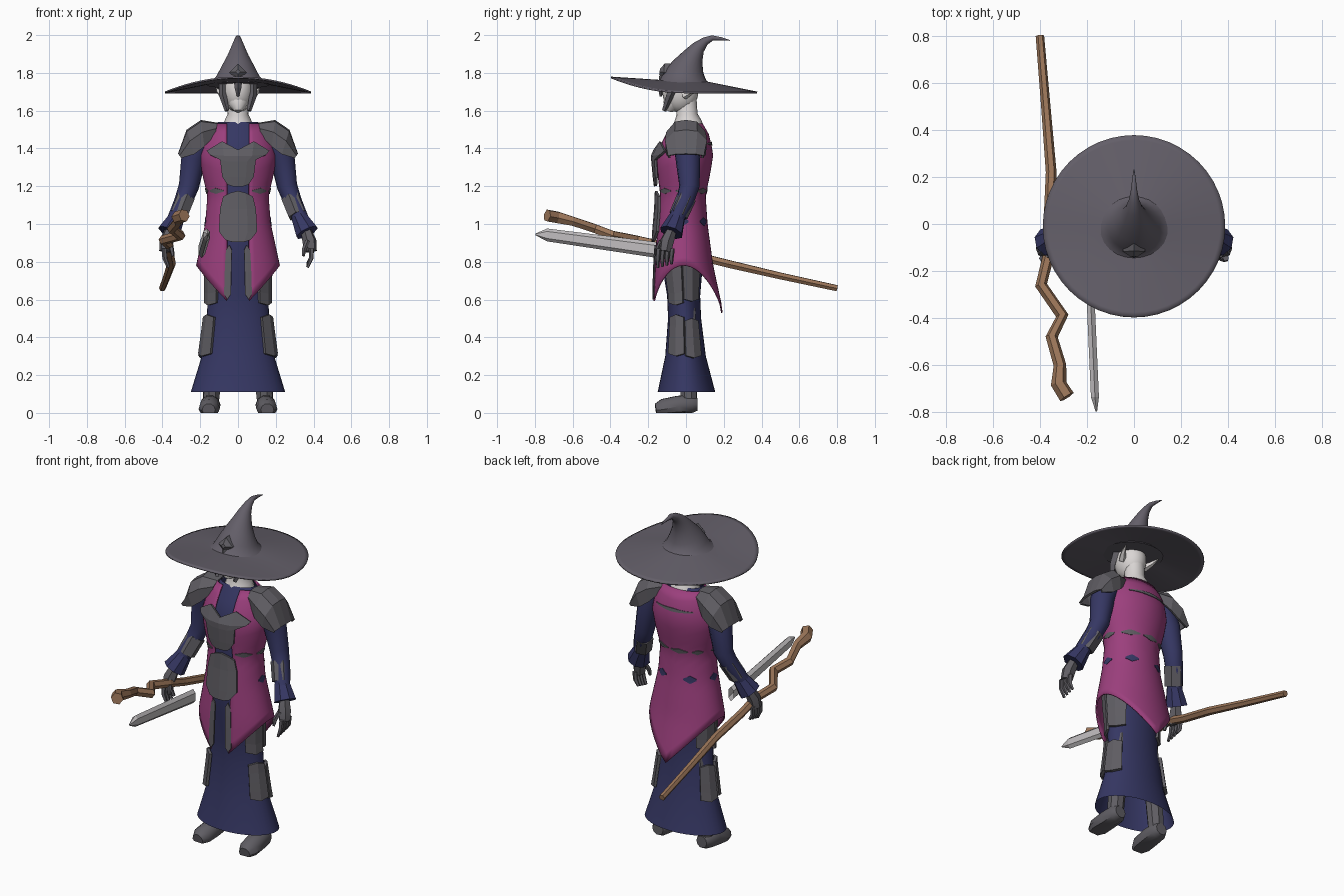
import bpy, bmesh, math
from math import sin, cos, pi, radians
from mathutils import Vector

if "Cube" in bpy.data.objects:
    bpy.data.objects.remove(bpy.data.objects["Cube"], do_unlink=True)


def material(name, r, g, b):
    m = bpy.data.materials.new(name)
    m.use_nodes = True
    m.diffuse_color = (r, g, b, 1)
    m.node_tree.nodes["Principled BSDF"].inputs["Base Color"].default_value = (r, g, b, 1)
    return m


HAT = material("hat grey", .125, .113, .14)
ARMOUR = material("armour grey", .115, .11, .125)
NAVY = material("navy cloth", .036, .038, .125)
COAT = material("magenta cloth", .33, .05, .205)
WOOD = material("wood", .33, .18, .10)
STEEL = material("steel", .55, .53, .54)
SKIN = material("pale skin", .70, .67, .66)


def build(name, verts, faces, mat, smooth=True, thick=0):
    me = bpy.data.meshes.new(name)
    bm = bmesh.new()
    vs = [bm.verts.new(v) for v in verts]
    for f in faces:
        bm.faces.new([vs[i] for i in f])
    bmesh.ops.recalc_face_normals(bm, faces=bm.faces)
    bm.to_mesh(me)
    bm.free()
    me.materials.append(mat)
    ob = bpy.data.objects.new(name, me)
    bpy.context.collection.objects.link(ob)
    if thick:
        mod = ob.modifiers.new("thickness", "SOLIDIFY")
        mod.thickness, mod.offset = thick, 0
    if smooth:
        bpy.ops.object.select_all(action="DESELECT")
        ob.select_set(True)
        bpy.context.view_layer.objects.active = ob
        bpy.ops.object.shade_smooth_by_angle(angle=radians(40))
    return ob


def sheet(name, rows, mat, closed=False, **kw):
    """Skin a list of equally long point rows."""
    n = len(rows[0])
    faces = [(i * n + j, i * n + (j + 1) % n, (i + 1) * n + (j + 1) % n, (i + 1) * n + j)
             for i in range(len(rows) - 1) for j in range(n if closed else n - 1)]
    return build(name, [p for r in rows for p in r], faces, mat, **kw)


def tube(name, pts, mat, sides=8, mirror=1, floor=None, smooth=True):
    """Capped tube through (x, y, z, radius) points."""
    cs = [Vector((p[0] * mirror, p[1], p[2])) for p in pts]
    verts, prev, n = [], Vector((0, 0, 1)), len(pts)
    q = prev.rotation_difference(prev)
    for i, c in enumerate(cs):
        t = (cs[min(i + 1, n - 1)] - cs[max(i - 1, 0)]).normalized()
        q = prev.rotation_difference(t) @ q
        prev = t
        for k in range(sides):
            a = 2 * pi * k / sides
            v = c + q @ Vector((cos(a), sin(a), 0)) * pts[i][3]
            if floor is not None:
                v.z = max(floor, v.z)
            verts.append(v)
    faces = [(i * sides + k, i * sides + (k + 1) % sides,
              (i + 1) * sides + (k + 1) % sides, (i + 1) * sides + k)
             for i in range(n - 1) for k in range(sides)]
    faces += [range(sides), range((n - 1) * sides, n * sides)]
    return build(name, verts, faces, mat, smooth)


# Profiles: height, half width, front y, back y
COAT_P = [(.55, .24, -.175, .19), (.78, .218, -.168, .14), (1.0, .17, -.155, .11),
          (1.15, .158, -.14, .10), (1.27, .187, -.155, .125), (1.36, .2, -.162, .14),
          (1.46, .175, -.12, .125), (1.53, .13, -.07, .085)]
ROBE_P = [(.11, .25, -.15, .155), (.3, .192, -.11, .105), (.5, .165, -.095, .08),
          (.62, .16, -.1, .075), (.8, .165, -.13, .09), (1.0, .158, -.143, .098),
          (1.15, .146, -.128, .088), (1.36, .187, -.148, .127), (1.46, .163, -.108, .112),
          (1.54, .105, -.06, .07)]


def surf(profile, a, z, off=0):
    """Point on a body profile; angle 0 is the front, pi/2 the left."""
    z0 = min(max(z, profile[0][0]), profile[-1][0])
    for lo, hi in zip(profile, profile[1:]):
        if z0 <= hi[0]:
            f = (z0 - lo[0]) / (hi[0] - lo[0])
            rx, yf, yb = (lo[k] + (hi[k] - lo[k]) * f for k in (1, 2, 3))
            break
    return Vector(((rx + off) * sin(a), (yf + yb) / 2 - ((yb - yf) / 2 + off) * cos(a), z))


def patch(name, profile, a0, a1, z0, z1, mat, off, taper=0, thick=.008, cols=6):
    """Plate wrapped on a profile, narrowing in height at its ends."""
    zc, h, rows = (z0 + z1) / 2, (z1 - z0) / 2, []
    for i in range(5):
        row = []
        for j in range(cols + 1):
            u = j / cols
            k = 1 - taper * abs(2 * u - 1)
            row.append(surf(profile, radians(a0 + (a1 - a0) * u), zc + h * k * (i / 2 - 1), off))
        rows.append(row)
    return sheet(name, rows, mat, smooth=False, thick=thick)


# Robe
sheet("robe", [[surf(ROBE_P, 2 * pi * k / 32, p[0]) for k in range(32)] for p in ROBE_P],
      NAVY, closed=True)

# Coat, open at the front with pointed tails
rows = []
for i in range(19):
    row = []
    for j in range(41):
        u = j / 40
        na = .25 + (2 * pi - .5) * u
        z = (.53 + .25 * abs(sin(na))) * (1 - i / 18) + 1.53 * i / 18
        a0 = math.asin(.058 / surf(COAT_P, pi / 2, z).x)
        row.append(surf(COAT_P, a0 + (2 * pi - 2 * a0) * u, z))
    rows.append(row)
sheet("coat", rows, COAT, thick=.008)


# Front plates, half outline rows: half width, z at centre, middle, edge
def front_plate(name, rows, off):
    out = []
    for hw, zc, zm, ze in rows:
        row = []
        for u in (-1, -.5, 0, .5, 1):
            z = {0: zc, .5: zm, 1: ze}[abs(u)]
            row.append(surf(COAT_P, math.asin(u * hw / surf(COAT_P, pi / 2, z).x), z, off))
        out.append(row)
    sheet(name, out, ARMOUR, smooth=False, thick=.014)


front_plate("chest_plate", [(.15, 1.39, 1.435, 1.385), (.135, 1.36, 1.36, 1.365),
                            (.085, 1.33, 1.33, 1.34), (.075, 1.25, 1.25, 1.25),
                            (.05, 1.2, 1.2, 1.21)], .017)
front_plate("belly_plate", [(.07, 1.175, 1.165, 1.145), (.085, 1.08, 1.08, 1.08),
                            (.092, .96, .96, .96), (.06, .905, .905, .915)], .015)

# Belt strips, rips and dark trims on the coat
for a0, a1 in ((26, 62), (74, 110), (125, 165), (172, 208), (216, 240), (262, 290), (298, 334)):
    patch("belt_strip", COAT_P, a0, a1, 1.16, 1.19, ARMOUR, .004, .8)
patch("back_rip", COAT_P, 140, 220, 1.415, 1.435, ARMOUR, .004, .7)
for a in (92, 148, 212, 268):
    patch("coat_hole", COAT_P, a - 13, a + 13, .99, 1.035, NAVY, .003, .8)
for s in (1, -1):
    patch("front_strip", COAT_P, s * 9, s * 18, .6, .89, ARMOUR, .004, .2, cols=2)

# Parts that repeat on both sides
for s, side in ((1, "left"), (-1, "right")):
    # Shoulder guard: top x, z, lower edge x, z, half depth
    rows = []
    for tx, tz, bx, bz, h in ((.11, 1.53, .125, 1.47, .065), (.195, 1.545, .18, 1.41, .1),
                              (.268, 1.495, .232, 1.37, .105), (.312, 1.37, .30, 1.35, .09)):
        rows.append([(s * (tx + (bx - tx) * d), .0 + h * v, tz + (bz - tz) * d)
                     for v, d in ((-.95, 1), (-1, .45), (-.55, .06), (0, 0),
                                  (.55, .06), (1, .45), (.95, 1))])
    sheet(side + "_shoulder_guard", rows, ARMOUR, smooth=False, thick=.012)

    # Sleeve, bracer, cuff
    tube(side + "_sleeve", [(.19, 0, 1.47, .07), (.235, .01, 1.35, .066), (.26, .018, 1.2, .054),
                            (.29, -.005, 1.12, .048), (.335, -.055, 1.02, .042)], NAVY, 12, s)
    tube(side + "_bracer", [(.278, .002, 1.14, .054), (.315, -.04, 1.045, .052)],
         ARMOUR, 6, s, smooth=False)
    tube(side + "_cuff", [(.322, -.045, 1.04, .043), (.366, -.078, .955, .064)],
         NAVY, 8, s, smooth=False)

    # Gloved hand
    tube(side + "_palm", [(.36, -.075, .97, .028), (.378, -.1, .91, .038), (.385, -.11, .855, .033)],
         ARMOUR, 6, s)
    for k in range(4):
        y = -.145 + .024 * k
        tube(side + "_finger", [(.39, y, .87, .014), (.388, y - .005, .82, .013),
                                (.368, y - .004, .77 + .006 * k, .008)], ARMOUR, 5, s)
    tube(side + "_thumb", [(.368, -.13, .91, .014), (.35, -.15, .865, .013),
                           (.345, -.155, .83, .008)], ARMOUR, 5, s)

    # Leg, boot and leg plates
    tube(side + "_leg", [(.10, 0, .55, .055), (.125, .015, .28, .05), (.145, .015, .05, .045)],
         ARMOUR, 8, s)
    tube(side + "_boot", [(.145, .06, .045, .035), (.146, .03, .045, .052), (.148, -.04, .038, .055),
                          (.153, -.12, .02, .056), (.155, -.16, .015, .035)],
         ARMOUR, 10, s, floor=0)
    patch(side + "_knee_plate", ROBE_P, s * 44, s * 88, .3, .52, ARMOUR, .014, .12, .016, 2)
    patch(side + "_rear_knee_plate", ROBE_P, s * 90, s * 132, .29, .5, ARMOUR, .012, .12, .016, 2)
    patch(side + "_thigh_plate", ROBE_P, s * 40, s * 88, .57, .82, ARMOUR, .012, .1, .014, 2)
    patch(side + "_rear_thigh_plate", ROBE_P, s * 90, s * 140, .59, .82, ARMOUR, .01, .1, .014, 2)

    # Cheek guard and ear
    tube(side + "_cheek_guard", [(.078, -.055, 1.75, .022), (.08, -.085, 1.68, .02),
                                 (.058, -.115, 1.6, .012)], ARMOUR, 4, s, smooth=False)
    tube(side + "_ear", [(.075, -.01, 1.68, .022), (.1, .03, 1.70, .014), (.115, .07, 1.72, .002)],
         SKIN, 5, s)

# Head and neck
tube("neck", [(0, .01, 1.5, .088), (0, .01, 1.545, .072), (0, .005, 1.58, .056),
              (0, 0, 1.68, .055)], SKIN, 16)
bpy.ops.mesh.primitive_uv_sphere_add(segments=20, ring_count=12, location=(0, -.03, 1.70))
head = bpy.context.object
head.name = "head"
head.scale = (.08, .095, .11)
head.data.materials.append(SKIN)
bpy.ops.object.shade_smooth()
tube("chin", [(0, -.05, 1.66, .065), (0, -.085, 1.625, .045), (0, -.095, 1.598, .02)], SKIN, 10)
tube("nose_guard", [(0, -.118, 1.78, .024), (0, -.13, 1.72, .018), (0, -.134, 1.675, .006)],
     ARMOUR, 4, smooth=False)

# Hat with upturned front brim and bent tip
rows = []
for r in (.09, .13, .18, .24, .31, .365, .387):
    row = []
    for k in range(48):
        a = 2 * pi * k / 48
        lift = .08 * max(0, cos(a)) ** 2 * (r - .09) / .3
        row.append((r * sin(a), -.01 - r * cos(a), 1.748 - (r - .13) * .2 + lift))
    rows.append(row)
sheet("hat_brim", rows, HAT, closed=True, thick=.009)
tube("hat_cone", [(0, -.008, 1.735, .165), (0, -.006, 1.755, .134), (0, -.004, 1.785, .113),
                  (0, .01, 1.83, .088), (0, .035, 1.885, .058), (0, .066, 1.935, .036),
                  (0, .102, 1.968, .022), (0, .14, 1.985, .014), (0, .19, 1.98, .008),
                  (0, .232, 1.972, .002)], HAT, 24)
tube("hat_emblem", [(0, -.08, 1.80, .05), (0, -.118, 1.803, .046), (0, -.14, 1.806, .014)],
     ARMOUR, 4, smooth=False)

# Staff
tube("staff", [(-.40, .80, .66, .018), (-.375, .5, .725, .02), (-.352, .22, .79, .023),
               (-.362, 0, .845, .023), (-.365, -.14, .89, .024), (-.395, -.26, .915, .026),
               (-.305, -.39, .94, .027), (-.35, -.48, .975, .026), (-.315, -.60, 1.015, .027),
               (-.32, -.68, 1.035, .034), (-.285, -.735, 1.045, .034)], WOOD, 6, smooth=False)

# Sword blade: flat bevelled bar ending in a point
rows = []
for x, y, z, h in ((-.192, -.15, .862, .042), (-.166, -.735, .942, .034), (-.16, -.798, .945, .004)):
    w = .017 if h > .01 else .003
    rows.append([(x + w * dx, y, z + h * dz) for dx, dz in
                 ((0, 1), (1, .55), (1, -.55), (0, -1), (-1, -.55), (-1, .55))])
sheet("sword_blade", rows, STEEL, closed=True, smooth=False)
